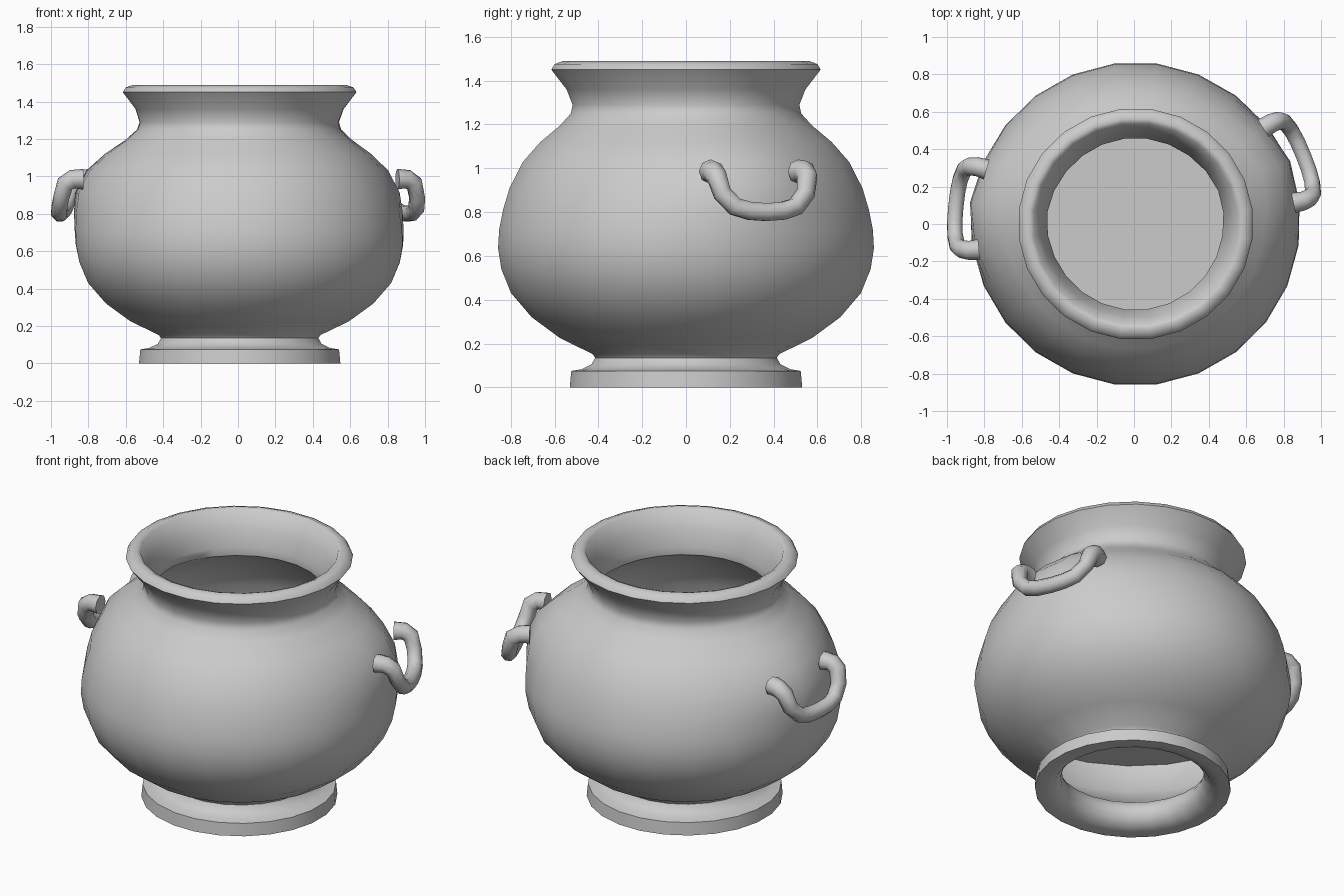
import bpy, math

if "Cube" in bpy.data.objects:
    bpy.data.objects.remove(bpy.data.objects["Cube"])

SIDES = 24
CX, XS = 0.009, 1.015
RIGHT, LEFT = math.radians(22), math.radians(174.5)


def smooth(ob, angle=50):
    bpy.ops.object.select_all(action='DESELECT')
    ob.select_set(True)
    bpy.context.view_layer.objects.active = ob
    bpy.ops.object.shade_smooth_by_angle(angle=math.radians(angle))


def lathe(name, profile, closed=False, bulge=0.0, angle=50):
    verts, faces = [], []
    n = len(profile)
    for i in range(SIDES):
        a = 2 * math.pi * (i + 0.5) / SIDES
        for r, z in profile:
            # the shoulder swells where the handles join
            near = sum(math.exp(-((math.remainder(a - h, 2 * math.pi)) / 0.36) ** 2)
                       for h in (RIGHT, LEFT))
            rr = r + bulge * near * math.exp(-((z - 0.98) / 0.22) ** 2)
            verts.append((CX + XS * rr * math.cos(a), rr * math.sin(a), z))
    for i in range(SIDES):
        j = (i + 1) % SIDES
        for k in range(n if closed else n - 1):
            m = (k + 1) % n
            faces.append((i * n + k, j * n + k, j * n + m, i * n + m))
    me = bpy.data.meshes.new(name)
    me.from_pydata(verts, [], faces)
    ob = bpy.data.objects.new(name, me)
    bpy.context.collection.objects.link(ob)
    smooth(ob, angle)
    return ob


# pot wall: hollow foot, belly, neck and rim, then back down the inside
outer = [(0.395, 0.06), (0.43, 0.015), (0.48, 0), (0.535, 0), (0.528, 0.075),
         (0.48, 0.083), (0.435, 0.105), (0.418, 0.135), (0.43, 0.152), (0.58, 0.225),
         (0.71, 0.32), (0.805, 0.43), (0.85, 0.54), (0.865, 0.635), (0.86, 0.72),
         (0.842, 0.81), (0.812, 0.91), (0.75, 1.03), (0.67, 1.12), (0.58, 1.195),
         (0.53, 1.25), (0.522, 1.29), (0.55, 1.36), (0.62, 1.45), (0.605, 1.475),
         (0.565, 1.49)]
inner = [(0.54, 1.48), (0.50, 1.38), (0.46, 1.29), (0.462, 1.24), (0.58, 1.16),
         (0.73, 1.03), (0.79, 0.91), (0.83, 0.75), (0.845, 0.635), (0.79, 0.44),
         (0.69, 0.335), (0.55, 0.235), (0.41, 0.15), (0.39, 0.11)]
lathe("pot_body", outer + inner, closed=True, bulge=0.07)

# floor dividing the bowl from the hollow foot
lathe("inner_floor", [(0.001, 0.635), (0.85, 0.635)])

# drooping loop handles, half path as (outward, sideways, height)
half = [(0.82, 0.215, 0.985), (0.875, 0.225, 0.985), (0.915, 0.222, 0.96),
        (0.938, 0.205, 0.885), (0.955, 0.15, 0.825), (0.963, 0.08, 0.805)]
thick = [1.25, 1.15, 1.1, 1, 1, 1]


def handle(name, angle, push):
    path = half + [(0.965, 0, 0.8)] + [(r, -t, z) for r, t, z in reversed(half)]
    radii = thick + [1] + thick[::-1]
    cu = bpy.data.curves.new(name, 'CURVE')
    cu.dimensions = '3D'
    cu.bevel_depth = 0.044
    cu.bevel_resolution = 2
    cu.use_fill_caps = True
    sp = cu.splines.new('POLY')
    sp.points.add(len(path) - 1)
    c, s = math.cos(angle), math.sin(angle)
    for p, (r, t, z), w in zip(sp.points, path, radii):
        r += push
        p.co = (r * c - t * s, r * s + t * c, z, 1)
        p.radius = w
    ob = bpy.data.objects.new(name, cu)
    bpy.context.collection.objects.link(ob)
    bpy.ops.object.select_all(action='DESELECT')
    ob.select_set(True)
    bpy.context.view_layer.objects.active = ob
    bpy.ops.object.convert(target='MESH')
    smooth(bpy.context.view_layer.objects.active, 60)


handle("right_handle", RIGHT, 0.012)
handle("left_handle", LEFT, -0.008)
